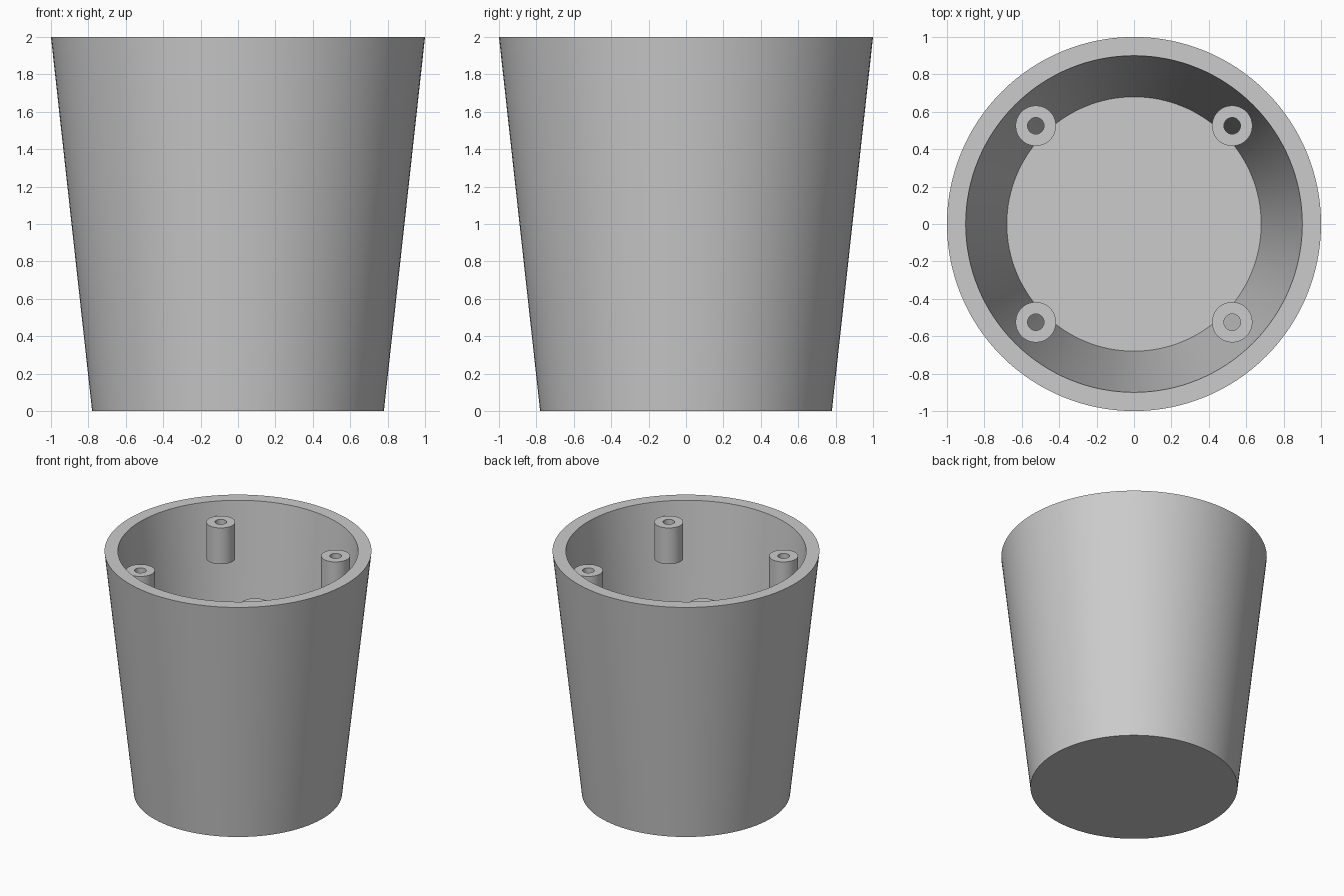
import bpy, bmesh, math

cube = bpy.data.objects.get("Cube")
if cube:
    bpy.data.objects.remove(cube, do_unlink=True)

grey = bpy.data.materials.new("light_grey")
grey.use_nodes = True
color = (0.6, 0.6, 0.6, 1)
grey.diffuse_color = color
grey.node_tree.nodes["Principled BSDF"].inputs["Base Color"].default_value = color


def lathe(name, profile, segments, closed, location=(0, 0, 0)):
    """Revolve a (radius, height) profile around z."""
    bm = bmesh.new()
    verts = [bm.verts.new((r, 0, z)) for r, z in profile]
    pairs = list(zip(verts, verts[1:] + verts[:1] if closed else verts[1:]))
    edges = [bm.edges.new(p) for p in pairs]
    bmesh.ops.spin(bm, geom=verts + edges, cent=(0, 0, 0), axis=(0, 0, 1),
                   angle=math.tau, steps=segments, use_duplicate=False)
    bmesh.ops.remove_doubles(bm, verts=bm.verts[:], dist=0.0005)
    bmesh.ops.recalc_face_normals(bm, faces=bm.faces[:])
    mesh = bpy.data.meshes.new(name)
    bm.to_mesh(mesh)
    bm.free()
    mesh.materials.append(grey)
    obj = bpy.data.objects.new(name, mesh)
    obj.location = location
    bpy.context.collection.objects.link(obj)
    bpy.ops.object.select_all(action="DESELECT")
    obj.select_set(True)
    bpy.context.view_layer.objects.active = obj
    bpy.ops.object.shade_smooth_by_angle(angle=math.radians(30))
    return obj


# Tapered cup: underside, outer wall, rim, inner wall, floor
lathe("cup", [(0, 0), (0.78, 0), (1, 2), (0.9, 2), (0.68, 0.1), (0, 0.1)], 128, False)

# Four hollow screw posts just below the rim
for side, x in (("left", 0.525), ("right", -0.525)):
    for end, y in (("front", -0.525), ("back", 0.525)):
        lathe(f"{end}_{side}_post",
              [(0.044, 1.6), (0.108, 1.6), (0.108, 1.9), (0.044, 1.9)],
              48, True, (x, y, 0))
